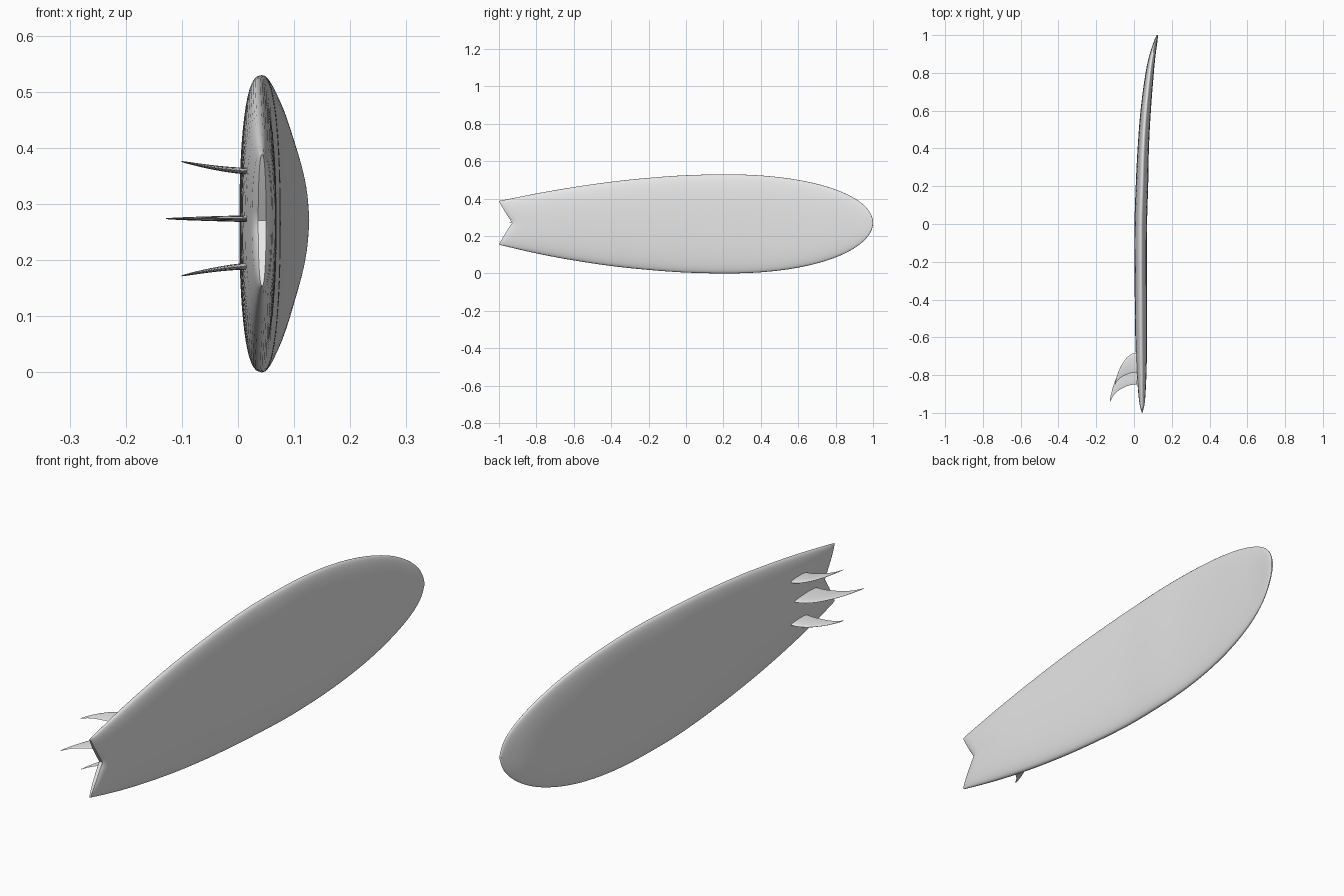
import bpy, bmesh, math

if "Cube" in bpy.data.objects:
    bpy.data.objects.remove(bpy.data.objects["Cube"])

board_mat = bpy.data.materials.new("light_grey")
board_mat.diffuse_color = (0.8, 0.8, 0.8, 1)
board_mat.use_nodes = True
board_mat.node_tree.nodes["Principled BSDF"].inputs["Base Color"].default_value = board_mat.diffuse_color


def interp(table, x, col=1):
    """Smooth (non-uniform Catmull-Rom) lookup of a small table."""
    n = len(table)
    x = min(max(x, table[0][0]), table[-1][0])
    i = 0
    while i < n - 2 and x > table[i + 1][0]:
        i += 1

    def slope(k):
        a, b = max(k - 1, 0), min(k + 1, n - 1)
        return (table[b][col] - table[a][col]) / (table[b][0] - table[a][0])

    h = table[i + 1][0] - table[i][0]
    s = (x - table[i][0]) / h
    return ((2*s**3 - 3*s**2 + 1) * table[i][col] + (s**3 - 2*s**2 + s) * h * slope(i)
            + (3*s**2 - 2*s**3) * table[i + 1][col] + (s**3 - s**2) * h * slope(i + 1))


def loft(name, rings):
    """Skin closed rings into a solid, with strip caps at both ends."""
    bm = bmesh.new()
    vs = [[bm.verts.new(p) for p in r] for r in rings]
    n = len(rings[0])
    for a, b in zip(vs, vs[1:]):
        for i in range(n):
            j = (i + 1) % n
            bm.faces.new((a[i], a[j], b[j], b[i]))
    for r in (vs[0], vs[-1]):
        bm.faces.new((r[0], r[1], r[n - 1]))
        for i in range(1, n // 2 - 1):
            bm.faces.new((r[i], r[i + 1], r[n - i - 1], r[n - i]))
        bm.faces.new((r[n // 2 - 1], r[n // 2], r[n // 2 + 1]))
    bmesh.ops.recalc_face_normals(bm, faces=bm.faces)
    me = bpy.data.meshes.new(name)
    bm.to_mesh(me)
    bm.free()
    ob = bpy.data.objects.new(name, me)
    bpy.context.collection.objects.link(ob)
    me.materials.append(board_mat)
    bpy.ops.object.select_all(action='DESELECT')
    ob.select_set(True)
    bpy.context.view_layer.objects.active = ob
    bpy.ops.object.shade_smooth_by_angle(angle=math.radians(40))
    return ob


# Board: outline half width (tail to wide point), rocker line, half thickness
WIDTH = [(-1, .117), (-.8, .160), (-.6, .196), (-.4, .225), (-.2, .246),
         (0, .260), (.2, .265), (.4, .265)]
ROCKER = [(-1, .043), (-.8, .040), (-.5, .037), (0, .036), (.2, .042), (.4, .049),
          (.6, .062), (.8, .083), (.9, .099), (1, .123)]
THICK = [(-1, .007), (-.99, .012), (-.97, .017), (-.9, .022), (-.8, .027), (-.6, .031),
         (-.2, .033), (.2, .033), (.4, .030), (.6, .0275), (.8, .022), (.9, .016),
         (.97, .009), (1, .004)]


def board_ring(y, n=56):
    if y <= .2:
        hw = interp(WIDTH, y)
    else:
        hw = .265 * math.sqrt(max(1 - ((y - .2) / .8) ** 2.2, 0))
    th, xc = interp(THICK, y), interp(ROCKER, y)
    fade = min(max((-.6 - y) / .4, 0), 1)
    zc = .265 + .006 * y ** 4
    pts = []
    for i in range(n):
        a = 2 * math.pi * i / n
        c, s = math.cos(a), math.sin(a)
        w = math.copysign(abs(c) ** .87, c) if abs(c) > 1e-6 else 0
        d = math.copysign(abs(s) ** .87, s) if abs(s) > 1e-6 else 0
        # swallow tail: the middle is pulled forward
        notch = .07 * fade * (1 - abs(w)) ** 1.1
        pts.append((xc + th * d, y + notch, zc + hw * w))
    return pts


stations = [-1, -.997, -.99, -.98, -.965, -.94]
stations += [-.9 + 1.1 * k / 22 for k in range(23)]
stations += [.2 + .8 * math.sin(math.radians(89.6 * k / 32)) for k in range(1, 33)]
loft("board", [board_ring(y) for y in stations])

# Fins: leading and trailing edge set-back along the span
FIN = [(0, 0, .150), (.25, .012, .153), (.5, .045, .167), (.75, .110, .190),
       (.9, .170, .215), (1, .228, .244)]


def fin(name, y0, z0, tip_x, chord_scale, splay):
    rings, n = [], 20
    root_x = .016
    for k in range(19):
        t = k / 18
        lead = interp(FIN, t, 1) * chord_scale
        trail = interp(FIN, t, 2) * chord_scale
        x = root_x + (tip_x - root_x) * t
        zc = z0 + splay * t ** 1.5
        half = .0055 * (1 - t) ** .7 + .0008
        ring = []
        for i in range(n):
            a = 2 * math.pi * i / n
            u = .5 - .5 * math.cos(a)              # 0 leading, 1 trailing
            foil = math.sin(a) * (1 - .45 * u) * 1.2
            ring.append((x, y0 - lead - (trail - lead) * u, zc + half * foil))
        rings.append(ring)
    return loft(name, rings)


fin("centre_fin", -.70, .274, -.128, 1.0, 0)
for label, side in (("upper", 1), ("lower", -1)):
    fin(label + "_side_fin", -.68, .274 + side * .085, -.101, .71, side * .017)
